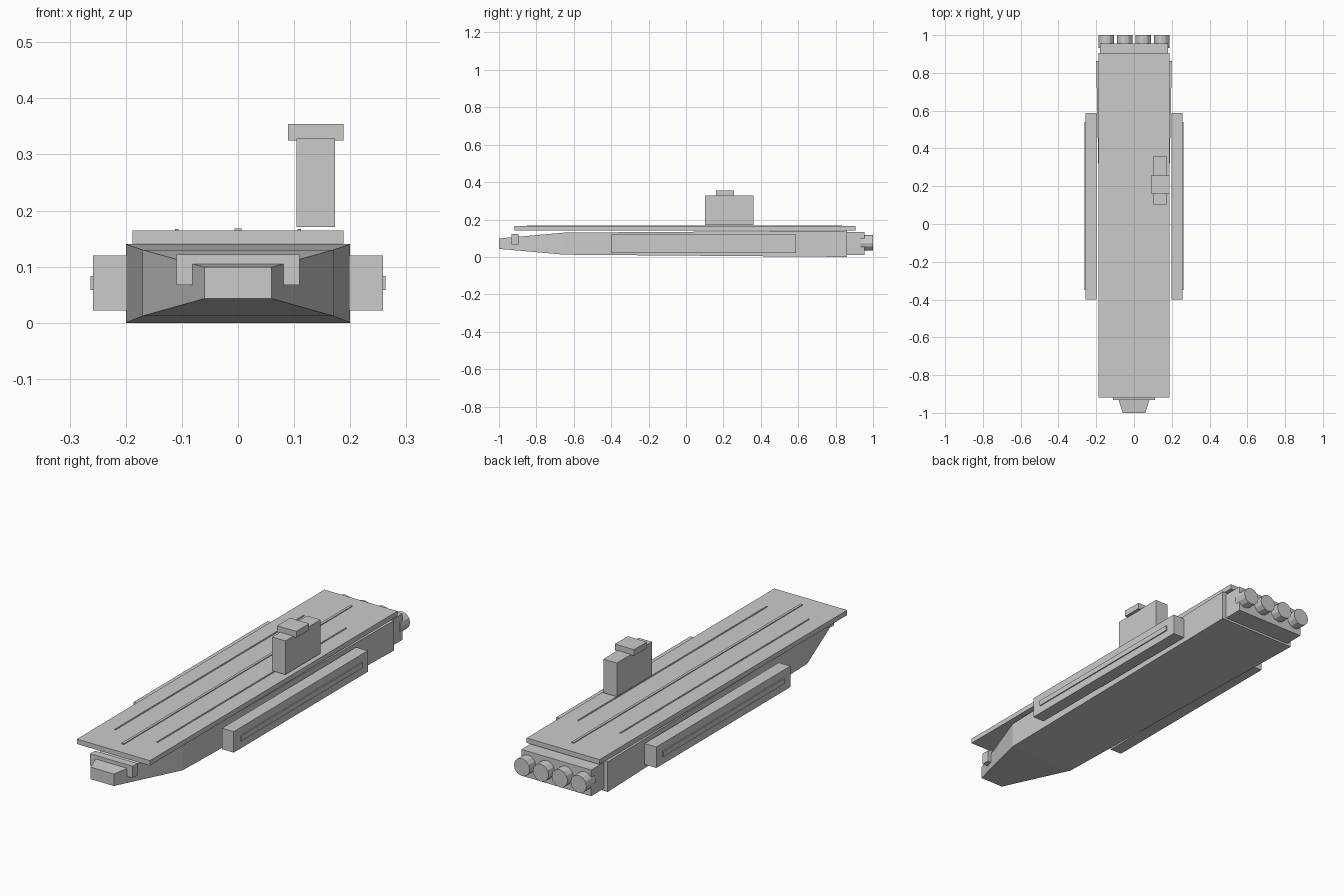
import bpy, bmesh
from math import pi
from mathutils import Matrix, Vector

cube = bpy.data.objects.get("Cube")
if cube:
    bpy.data.objects.remove(cube, do_unlink=True)

grey = bpy.data.materials.new("hull grey")
grey.use_nodes = True
grey.diffuse_color = (0.6, 0.6, 0.6, 1)
grey.node_tree.nodes["Principled BSDF"].inputs["Base Color"].default_value = (0.6, 0.6, 0.6, 1)


def finish(name, bm):
    bmesh.ops.recalc_face_normals(bm, faces=bm.faces)
    mesh = bpy.data.meshes.new(name)
    bm.to_mesh(mesh)
    bm.free()
    mesh.materials.append(grey)
    obj = bpy.data.objects.new(name, mesh)
    bpy.context.collection.objects.link(obj)
    return obj


def box(name, x, y, z):
    """Box from its (low, high) extents on each axis."""
    lo, hi = (Vector(c) for c in zip(x, y, z))
    bm = bmesh.new()
    matrix = Matrix.Translation((lo + hi) / 2) @ Matrix.Diagonal((*(hi - lo), 1))
    bmesh.ops.create_cube(bm, size=1, matrix=matrix)
    return finish(name, bm)


def loft(name, sections):
    """Skin rectangular sections given as (y, half width, bottom, top)."""
    bm = bmesh.new()
    rings = [[bm.verts.new(p) for p in ((-w, y, b), (w, y, b), (w, y, t), (-w, y, t))]
             for y, w, b, t in sections]
    for r, s in zip(rings, rings[1:]):
        for i in range(4):
            j = (i + 1) % 4
            bm.faces.new((r[i], r[j], s[j], s[i]))
    bm.faces.new(rings[0])
    bm.faces.new(rings[-1])
    return finish(name, bm)


# Hull with tapered bow, stern block and bow collar
loft("hull", [(-1, 0.06, 0.043, 0.099), (-0.65, 0.17, 0.012, 0.13), (0.862, 0.2, 0, 0.14)])
box("stern_block", (-0.18, 0.18), (0.85, 0.955), (0.01, 0.132))
box("bow_collar", (-0.11, 0.11), (-0.932, -0.896), (0.067, 0.122))

# Flight deck and its raised runway strips
box("flight_deck", (-0.188, 0.188), (-0.918, 0.905), (0.141, 0.164))
box("centre_strip", (-0.006, 0.006), (-0.85, 0.835), (0.163, 0.168))
for side, x in (("right", -0.109), ("left", 0.109)):
    box(side + "_strip", (x - 0.003, x + 0.003), (-0.75, 0.64), (0.163, 0.167))

# Control tower with bridge
box("tower", (0.104, 0.173), (0.102, 0.361), (0.171, 0.328))
box("bridge", (0.089, 0.188), (0.161, 0.256), (0.325, 0.354))

# Side pods with raised bands
for side, s in (("right", -1), ("left", 1)):
    box(side + "_pod", sorted((s * 0.198, s * 0.258)), (-0.4, 0.587), (0.022, 0.12))
    box(side + "_pod_band", sorted((s * 0.25, s * 0.263)), (-0.35, 0.54), (0.058, 0.083))

# Row of four engines
for i in range(4):
    bm = bmesh.new()
    place = Matrix.Translation(((i - 1.5) * 0.0975, 0.966, 0.075)) @ Matrix.Rotation(pi / 2, 4, "X")
    bmesh.ops.create_cone(bm, cap_ends=True, segments=12, radius1=0.041, radius2=0.041,
                          depth=0.068, matrix=place)
    finish(f"engine_{i + 1}", bm)
